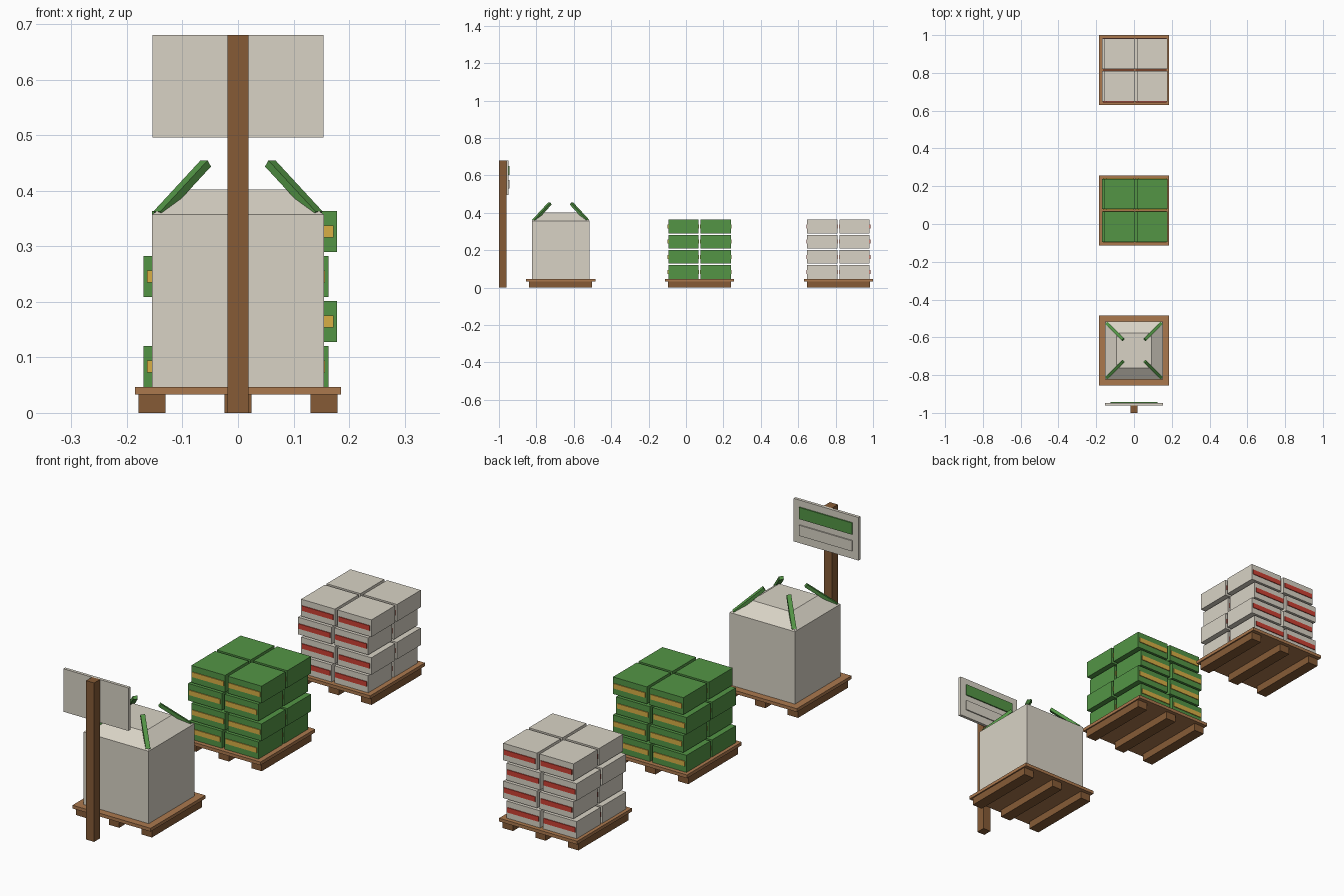
import bpy, bmesh
from mathutils import Matrix, Vector

cube = bpy.data.objects.get("Cube")
if cube:
    bpy.data.objects.remove(cube, do_unlink=True)


def material(name, r, g, b):
    m = bpy.data.materials.new(name)
    m.use_nodes = True
    m.diffuse_color = (r, g, b, 1)
    m.node_tree.nodes["Principled BSDF"].inputs["Base Color"].default_value = (r, g, b, 1)
    return m


CREAM = material("cream", 0.69, 0.65, 0.56)
GREEN = material("leaf green", 0.087, 0.30, 0.06)
DECK = material("light wood", 0.41, 0.19, 0.076)
WOOD = material("dark wood", 0.238, 0.105, 0.037)
YELLOW = material("label yellow", 0.69, 0.43, 0.06)
RED = material("label red", 0.61, 0.053, 0.034)


def finish(name, bm, mat):
    mesh = bpy.data.meshes.new(name)
    bm.to_mesh(mesh)
    bm.free()
    mesh.materials.append(mat)
    obj = bpy.data.objects.new(name, mesh)
    bpy.context.collection.objects.link(obj)
    return obj


def add_box(bm, center, size, rotation=Matrix.Identity(4)):
    m = Matrix.Translation(center) @ rotation @ Matrix.Diagonal((*size, 1))
    return bmesh.ops.create_cube(bm, size=1, matrix=m)["verts"]


def box(name, center, size, mat):
    bm = bmesh.new()
    add_box(bm, center, size)
    return finish(name, bm, mat)


# Pallet: deck on three runners
def pallet(name, y):
    box(name + "_deck", (0, y, 0.04), (0.37, 0.37, 0.014), DECK)
    bm = bmesh.new()
    for x in (-0.155, 0, 0.155):
        add_box(bm, (x, y, 0.0165), (0.049, 0.337, 0.033), WOOD and Matrix.Identity(4))
    finish(name + "_runners", bm, WOOD)


# Four staggered layers of sacks, with a label band at both ends of each
def stack(name, y, sack_mat, label_mat):
    sacks, labels = bmesh.new(), bmesh.new()
    for layer in range(4):
        shift = 0.0115 if layer % 2 else -0.0035
        z = 0.0835 + layer * 0.081
        for sx in (-1, 1):
            for sy in (-1, 1):
                c = Vector((sx * 0.0865 + shift, y + sy * 0.0865, z))
                add_box(sacks, c, (0.16, 0.161, 0.073))
                for end in (-1, 1):
                    add_box(labels, c + Vector((0, end * 0.0815, 0)), (0.148, 0.005, 0.021))
    finish(name + "_sacks", sacks, sack_mat)
    finish(name + "_labels", labels, label_mat)


# Bulk bag: square body with a tapered top
def bulk_bag(y):
    bm = bmesh.new()
    add_box(bm, (0, y, 0.202), (0.309, 0.309, 0.31))
    top = max(bm.faces, key=lambda f: f.calc_center_median().z)
    cap = bmesh.ops.extrude_discrete_faces(bm, faces=[top])["faces"][0]
    bmesh.ops.delete(bm, geom=[cap], context="FACES")
    rim = [e for e in bm.edges if e.is_boundary and all(v.co.z > 0.3 for v in e.verts)]
    bmesh.ops.remove_doubles(bm, verts=bm.verts[:], dist=0.0001)
    rim = [e for e in bm.edges if e.is_boundary]
    ring = bmesh.ops.extrude_edge_only(bm, edges=rim)["geom"]
    verts = [v for v in ring if isinstance(v, bmesh.types.BMVert)]
    for v in verts:
        v.co = Vector((v.co.x * 0.6, y + (v.co.y - y) * 0.6, 0.402))
    bmesh.ops.contextual_create(bm, geom=[e for e in bm.edges if e.is_boundary])
    bmesh.ops.recalc_face_normals(bm, faces=bm.faces[:])
    finish("bulk_bag", bm, CREAM)

    # Lifting straps leaning inwards from the corners
    bm = bmesh.new()
    for sx in (-1, 1):
        for sy in (-1, 1):
            low = Vector((sx * 0.143, y + sy * 0.143, 0.357))
            high = Vector((sx * 0.058, y + sy * 0.058, 0.449))
            along = high - low
            rot = along.to_track_quat("Z", "Y").to_matrix().to_4x4()
            add_box(bm, (low + high) / 2, (0.018, 0.014, along.length), rot)
    finish("lifting_straps", bm, GREEN)


# Three pallets in a row
for name, y in (("bag_pallet", -0.67), ("green_pallet", 0.0725), ("cream_pallet", 0.815)):
    pallet(name, y)
bulk_bag(-0.67)
stack("green", 0.0725, GREEN, YELLOW)
stack("cream", 0.815, CREAM, RED)

# Sign: post, board and two plates on the back
box("sign_post", (0, -0.98, 0.34), (0.038, 0.04, 0.68), WOOD)
box("sign_board", (0, -0.9545, 0.588), (0.308, 0.013, 0.184), CREAM)
box("sign_green_band", (0, -0.946, 0.626), (0.25, 0.006, 0.05), GREEN)
box("sign_lower_plate", (0, -0.946, 0.552), (0.25, 0.006, 0.045), CREAM)
